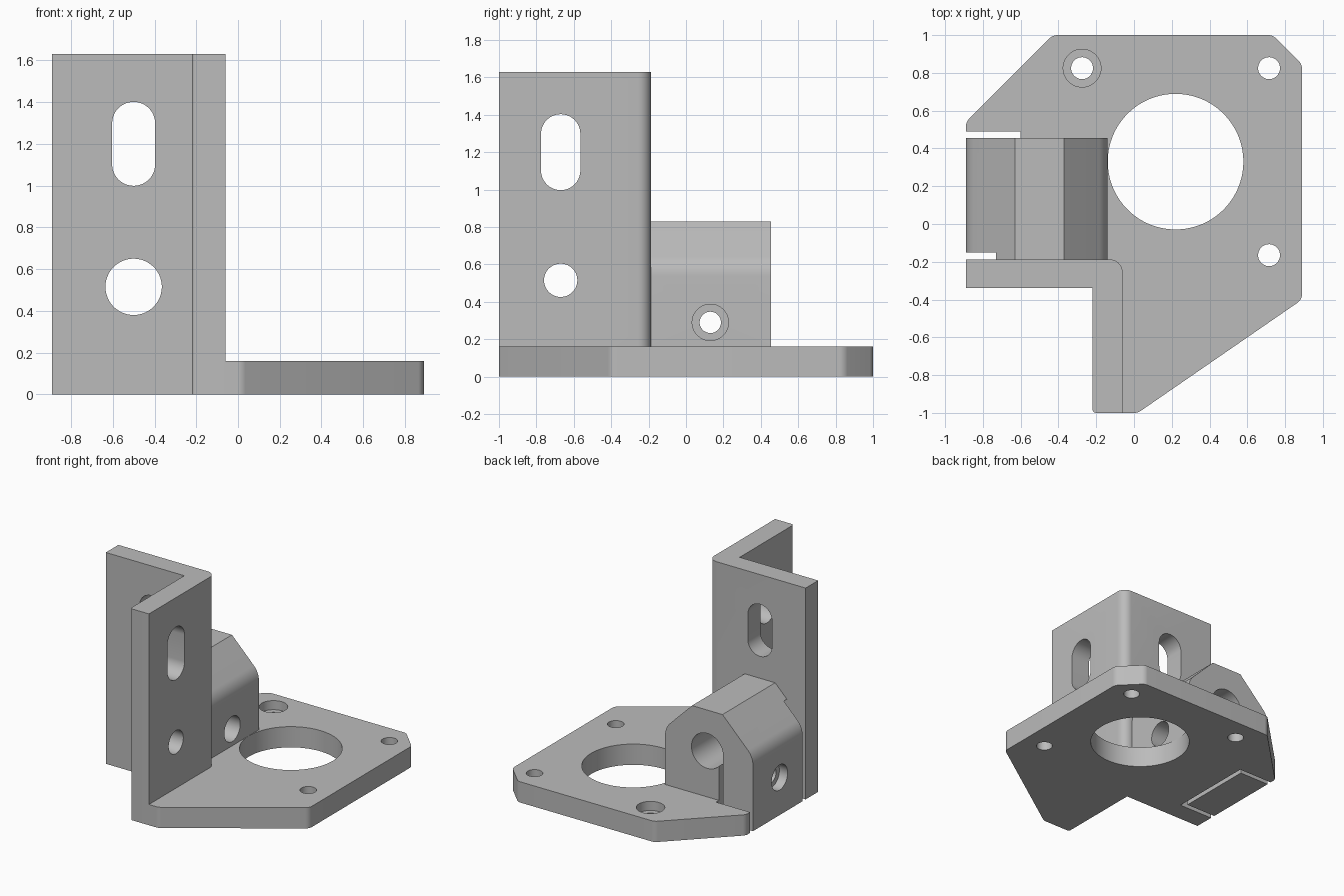
import bpy
import bmesh
from math import cos, sin, tan, pi
from mathutils import Vector

cube = bpy.data.objects.get("Cube")
if cube:
    bpy.data.objects.remove(cube, do_unlink=True)

grey = bpy.data.materials.new("light grey")
grey.use_nodes = True
color = (0.5, 0.5, 0.5, 1)
grey.diffuse_color = color
grey.node_tree.nodes["Principled BSDF"].inputs["Base Color"].default_value = color


def prism(name, profile, axis, lo, hi):
    """Extrude a 2D profile along an axis from lo to hi."""
    place = {"x": lambda u, v, w: (w, u, v),
             "y": lambda u, v, w: (u, w, v),
             "z": lambda u, v, w: (u, v, w)}[axis]
    bm = bmesh.new()
    low = [bm.verts.new(place(u, v, lo)) for u, v in profile]
    high = [bm.verts.new(place(u, v, hi)) for u, v in profile]
    bm.faces.new(low)
    bm.faces.new(high)
    n = len(profile)
    for i in range(n):
        j = (i + 1) % n
        bm.faces.new((low[i], low[j], high[j], high[i]))
    bmesh.ops.recalc_face_normals(bm, faces=bm.faces)
    mesh = bpy.data.meshes.new(name)
    bm.to_mesh(mesh)
    bm.free()
    mesh.materials.append(grey)
    obj = bpy.data.objects.new(name, mesh)
    bpy.context.collection.objects.link(obj)
    return obj


def rounded(corners, steps=8):
    """Polygon from (u, v, radius) corners with arcs at the rounded ones."""
    out = []
    n = len(corners)
    for i, (u, v, r) in enumerate(corners):
        p = Vector((u, v))
        if r == 0:
            out.append(p)
            continue
        a = (Vector(corners[i - 1][:2]) - p).normalized()
        b = (Vector(corners[(i + 1) % n][:2]) - p).normalized()
        half = a.angle(b) / 2
        center = p + (a + b).normalized() * (r / sin(half))
        start = p + a * (r / tan(half)) - center
        end = p + b * (r / tan(half)) - center
        for k in range(steps + 1):
            t = k / steps
            sweep = pi - 2 * half
            out.append(center + (start * sin((1 - t) * sweep)
                                 + end * sin(t * sweep)) / sin(sweep))
    return out


def circle(u, v, r, stretch=0.0, n=64):
    """Circle, or a slot when its halves are pulled apart along v."""
    pts = []
    for k in range(n):
        a = 2 * pi * (k + 0.5) / n
        pts.append((u + r * cos(a), v + r * sin(a) + (stretch if a < pi else -stretch)))
    return pts


def rect(u0, u1, v0, v1):
    return [(u0, v0), (u1, v0), (u1, v1), (u0, v1)]


def combine(target, tool, operation):
    mod = target.modifiers.new(operation, "BOOLEAN")
    mod.operation = operation
    mod.solver = "EXACT"
    mod.object = tool
    bpy.context.view_layer.objects.active = target
    bpy.ops.object.modifier_apply(modifier=mod.name)
    bpy.data.objects.remove(tool, do_unlink=True)


LEFT, TOP = -0.89, 1.63
PLATE = 0.16
BORE_X, BORE_Z = -0.5, 0.515
BOLT_Y, BOLT_Z = 0.13, 0.29
WALL_Y = -0.67

# Base plate with clipped, rounded corners
bracket = prism("motor_bracket", rounded([
    (-0.22, -1, 0.02), (0.02, -1, 0.06), (0.89, -0.4, 0.06), (0.89, 0.845, 0.06),
    (0.735, 1, 0.06), (-0.43, 1, 0.06), (LEFT, 0.54, 0.06),
    (LEFT, -0.34, 0), (-0.22, -0.34, 0)]), "z", 0, PLATE)

# Upright angle wall with a rounded outer corner
wall = prism("angle_wall", rounded([
    (-0.22, -1, 0.02), (-0.06, -1, 0), (-0.06, -0.187, 0.07),
    (LEFT, -0.187, 0), (LEFT, -0.34, 0), (-0.22, -0.34, 0)]), "z", 0, TOP)

# Rod clamp block with chamfered shoulders
block = prism("clamp_block", rounded([
    (LEFT, 0, 0), (-0.14, 0, 0), (-0.14, 0.6, 0.15), (-0.37, 0.83, 0),
    (-0.63, 0.83, 0), (LEFT, 0.57, 0.15)]), "y", -0.25, 0.455)

for part in (wall, block):
    combine(bracket, part, "UNION")

cuts = [
    # Motor boss opening and screw holes in the plate
    (circle(0.22, 0.33, 0.359, n=96), "z", -0.1, 0.3),
    (circle(0.715, 0.825, 0.058), "z", -0.1, 0.3),
    (circle(0.715, -0.165, 0.058), "z", -0.1, 0.3),
    (circle(-0.275, 0.825, 0.058), "z", -0.1, 0.3),
    (circle(-0.275, 0.825, 0.1), "z", 0.09, 0.3),
    # Rod bore and slot through the front wall
    (circle(BORE_X, BORE_Z, 0.135), "y", -0.5, 0.6),
    (circle(BORE_X, 1.2, 0.103, 0.098), "y", -0.5, 0),
    # Hole and slot through the side wall
    (circle(WALL_Y, BORE_Z, 0.089), "x", -0.4, 0.1),
    (circle(WALL_Y, 1.2, 0.105, 0.098), "x", -0.4, 0.1),
    # Clamp slits that free the jaw
    (rect(-0.635, -0.6, -0.1, BORE_Z), "y", -0.187, 0.49),
    (rect(-1, -0.6, 0.455, 0.49), "z", -0.1, 0.3),
    (rect(-1, -0.6, -0.187, -0.15), "z", -0.1, 0.73),
    # Clamp bolt hole with recesses on both sides
    (circle(BOLT_Y, BOLT_Z, 0.057), "x", -1, 0),
    (circle(BOLT_Y, BOLT_Z, 0.097), "x", -0.29, 0),
    (circle(BOLT_Y, BOLT_Z, 0.097), "x", -1, -0.82),
]
for profile, axis, lo, hi in cuts:
    combine(bracket, prism("cutter", profile, axis, lo, hi), "DIFFERENCE")

bpy.ops.object.select_all(action="DESELECT")
bracket.select_set(True)
bpy.context.view_layer.objects.active = bracket
bpy.ops.object.shade_smooth_by_angle(angle=0.5)
